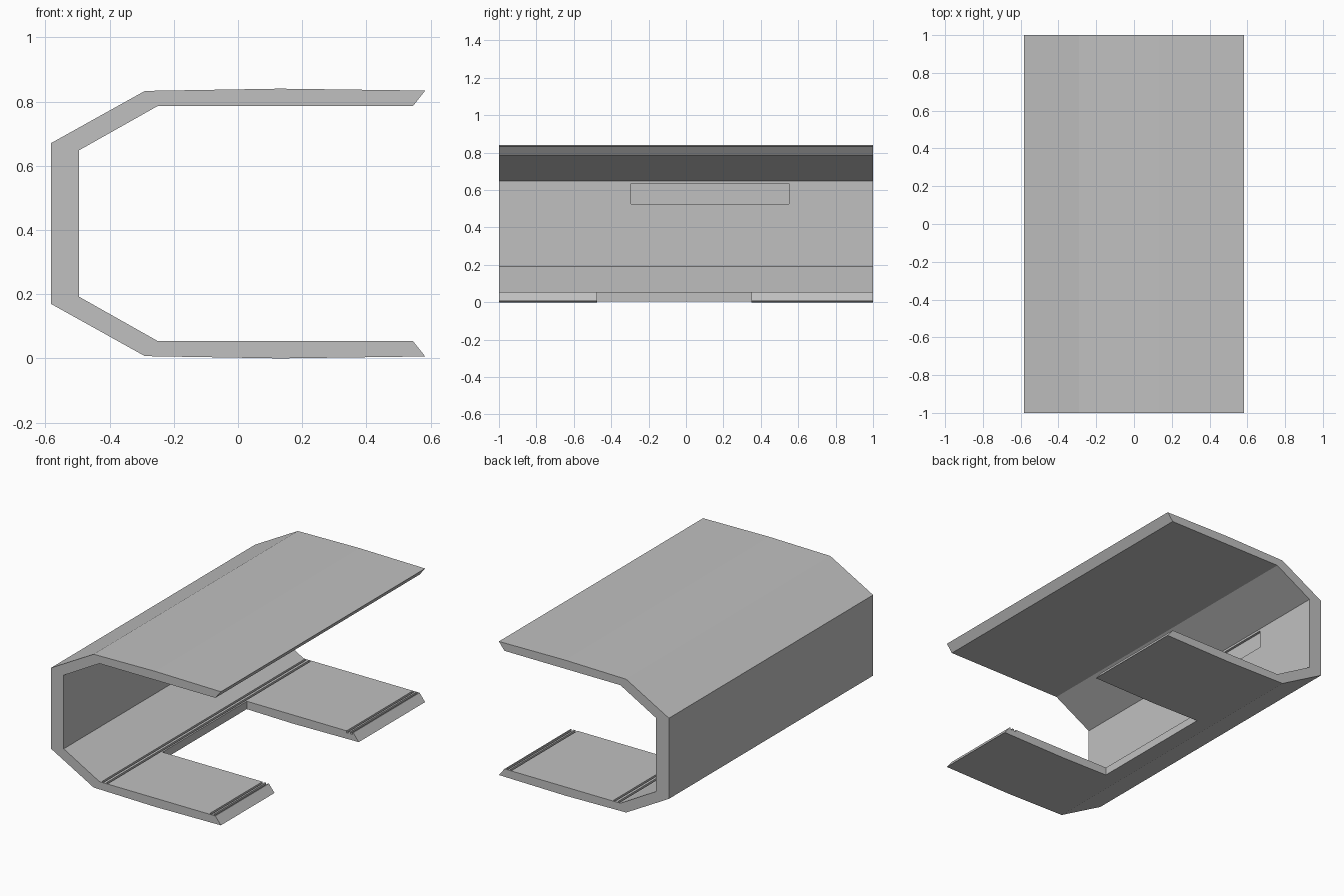
import bpy
import bmesh

old = bpy.data.objects.get("Cube")
if old:
    bpy.data.objects.remove(old, do_unlink=True)

# Single plain grey finish
grey = bpy.data.materials.new("plain grey")
grey.use_nodes = True
grey.diffuse_color = (0.53, 0.53, 0.53, 1)
grey.node_tree.nodes["Principled BSDF"].inputs["Base Color"].default_value = (0.53, 0.53, 0.53, 1)


def extrude_profile(name, points, y0, y1):
    """Solid made by sweeping an x-z outline from y0 to y1."""
    bm = bmesh.new()
    face = bm.faces.new([bm.verts.new((x, y0, z)) for x, z in points])
    swept = bmesh.ops.extrude_face_region(bm, geom=[face])
    verts = [g for g in swept["geom"] if isinstance(g, bmesh.types.BMVert)]
    bmesh.ops.translate(bm, verts=verts, vec=(0, y1 - y0, 0))
    bmesh.ops.recalc_face_normals(bm, faces=bm.faces)
    mesh = bpy.data.meshes.new(name)
    bm.to_mesh(mesh)
    bm.free()
    mesh.materials.append(grey)
    obj = bpy.data.objects.new(name, mesh)
    bpy.context.collection.objects.link(obj)
    return obj


def cut_box(target, x0, x1, y0, y1, z0, z1):
    """Subtract a box from the target and discard the cutter."""
    box = extrude_profile("cutter", [(x0, z0), (x1, z0), (x1, z1), (x0, z1)], y0, y1)
    box.hide_render = True
    mod = target.modifiers.new("cut", 'BOOLEAN')
    mod.operation = 'DIFFERENCE'
    mod.solver = 'EXACT'
    mod.object = box
    bpy.context.view_layer.objects.active = target
    bpy.ops.object.modifier_apply(modifier=mod.name)
    bpy.data.objects.remove(box, do_unlink=True)


# Folded channel: upper half of the outline, mirrored about mid height
MID = 0.42
outer = [(-0.583, 0.67), (-0.29, 0.833), (0.13, 0.84), (0.583, 0.834)]
inner = [(0.545, 0.786), (-0.25, 0.786), (-0.495, 0.648)]


def flip(pts):
    return [(x, 2 * MID - z) for x, z in reversed(pts)]


channel = extrude_profile("channel_shell", outer + inner + flip(inner) + flip(outer), -1, 1)

# Wide notch through the lower flange
cut_box(channel, -0.185, 0.8, -0.475, 0.35, -0.1, 0.2)

# Paired narrow grooves by the fold and by the lip
for x in (-0.24, -0.21, 0.5, 0.525):
    cut_box(channel, x, x + 0.014, -0.992, 0.992, 0.042, 0.1)

# Shallow label recess on the inner wall
cut_box(channel, -0.51, -0.4, -0.295, 0.55, 0.525, 0.635)
